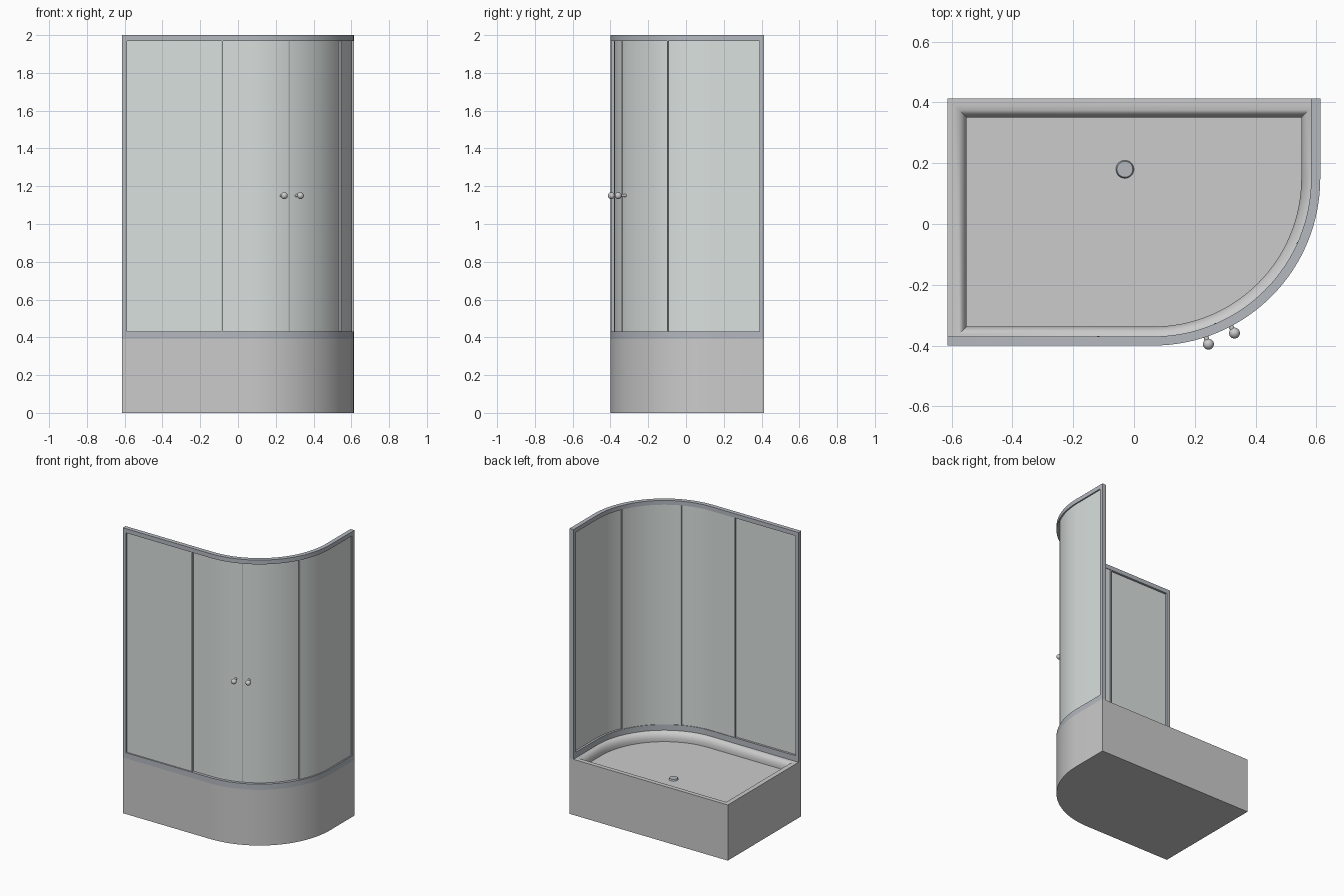
import bpy, bmesh, math
from mathutils import Vector

if "Cube" in bpy.data.objects:
    bpy.data.objects.remove(bpy.data.objects["Cube"])

X0, YB = -0.613, 0.413           # left side and back side
CX, CY, R = 0.063, 0.15, 0.55    # corner arc centre and radius
L = R * math.pi / 2              # arc length of the rounded corner
S0, S1 = X0 - CX, L + YB - CY    # start and end of the screen path


def material(name, color):
    m = bpy.data.materials.new(name)
    m.diffuse_color = color
    m.use_nodes = True
    m.node_tree.nodes["Principled BSDF"].inputs["Base Color"].default_value = m.diffuse_color
    return m


GLASS = material("glass", (0.70, 0.75, 0.73, 1))
METAL = material("metal", (0.46, 0.49, 0.53, 1))


def at(s, inset):
    """Point at path position s, moved inwards by inset."""
    r = R - inset
    if s < 0:
        return CX + s, CY - r
    if s > L:
        return CX + r, CY + s - L
    a = s / R
    return CX + r * math.sin(a), CY - r * math.cos(a)


def samples(a, b, n=32):
    mid = [L * i / n for i in range(n + 1)]
    return [a] + [s for s in mid if a + 1e-4 < s < b - 1e-4] + [b]


def finish(name, bm, mat=None, angle=35):
    bmesh.ops.recalc_face_normals(bm, faces=bm.faces)
    me = bpy.data.meshes.new(name)
    bm.to_mesh(me)
    bm.free()
    ob = bpy.data.objects.new(name, me)
    bpy.context.collection.objects.link(ob)
    if mat:
        me.materials.append(mat)
    bpy.ops.object.select_all(action='DESELECT')
    ob.select_set(True)
    bpy.context.view_layer.objects.active = ob
    bpy.ops.object.shade_smooth_by_angle(angle=math.radians(angle))
    return ob


def bridge(bm, a, b):
    for i in range(len(a)):
        j = (i + 1) % len(a)
        bm.faces.new((a[i], a[j], b[j], b[i]))


def sweep(name, a, b, d0, d1, z0, z1, mat):
    """Rectangular section swept along the screen path."""
    bm = bmesh.new()
    rings = [[bm.verts.new((*at(s, d), z))
              for d, z in ((d0, z0), (d1, z0), (d1, z1), (d0, z1))]
             for s in samples(a, b)]
    for p, q in zip(rings, rings[1:]):
        bridge(bm, p, q)
    bm.faces.new(rings[0])
    bm.faces.new(rings[-1])
    return finish(name, bm, mat)


# Tray: nested outlines from underside, over the rounded rim, to the floor
bm = bmesh.new()
rings = []
for d, z in ((0, 0), (0, 0.39), (0.022, 0.39), (0.038, 0.386), (0.05, 0.376),
             (0.058, 0.362), (0.0625, 0.345), (0.0625, 0.325)):
    pts = [at(s, d) for s in samples(S0 + d, S1 - d)] + [(X0 + d, YB - d)]
    rings.append([bm.verts.new((x, y, z)) for x, y in pts])
for p, q in zip(rings, rings[1:]):
    bridge(bm, p, q)
bm.faces.new(rings[0])
bm.faces.new(rings[-1])
finish("tray", bm)

# Drain cover
bm = bmesh.new()
bmesh.ops.create_cone(bm, cap_ends=True, segments=32, radius1=0.03,
                      radius2=0.026, depth=0.012)
bmesh.ops.translate(bm, vec=(-0.03, 0.18, 0.33), verts=bm.verts)
finish("drain", bm, METAL)

# Frame: rails and end posts
Z0, Z1 = 0.43, 1.97
sweep("bottom_rail", S0, S1, 0, 0.03, 0.39, Z0, METAL)
sweep("top_rail", S0, S1, 0, 0.03, Z1, 2.0, METAL)
sweep("left_post", S0, S0 + 0.025, 0, 0.03, Z0, Z1, METAL)
sweep("right_post", S1 - 0.025, S1, 0, 0.03, Z0, Z1, METAL)

# Fixed panels on the outer track, sliding doors on the inner track
SEAM = 0.222
panels = (("left_fixed", S0 + 0.025, -0.15, 0.009),
          ("right_fixed", 0.604, S1 - 0.025, 0.009),
          ("left_door", -0.18, SEAM - 0.002, 0.020),
          ("right_door", SEAM + 0.002, 0.632, 0.020))
for name, a, b, d in panels:
    sweep(name + "_glass", a, b, d, d + 0.006, Z0, Z1, GLASS)
# Edge strips where panels meet
for name, s, d0, d1 in (("left_fixed_strip", -0.15, 0.006, 0.018),
                        ("right_fixed_strip", 0.600, 0.006, 0.018),
                        ("left_door_strip", -0.184, 0.018, 0.032),
                        ("right_door_strip", 0.628, 0.018, 0.032),
                        ("door_seal", SEAM - 0.004, 0.018, 0.032)):
    sweep(name, s, s + 0.008, d0, d1, Z0, Z1, METAL)

# Door knobs: ball on a short stem
for side, a in (("left", 0.322), ("right", 0.484)):
    n = Vector((math.sin(a), -math.cos(a), 0))
    c = Vector((CX, CY, 1.15))
    bm = bmesh.new()
    ball = bmesh.ops.create_uvsphere(bm, u_segments=24, v_segments=16, radius=0.018)
    bmesh.ops.translate(bm, vec=c + n * 0.575, verts=ball["verts"])
    stem = bmesh.ops.create_cone(bm, cap_ends=True, segments=16, radius1=0.008,
                                 radius2=0.008, depth=0.04)
    rot = n.to_track_quat('Z', 'Y').to_matrix()
    bmesh.ops.rotate(bm, cent=(0, 0, 0), matrix=rot, verts=stem["verts"])
    bmesh.ops.translate(bm, vec=c + n * 0.547, verts=stem["verts"])
    finish(side + "_knob", bm)
